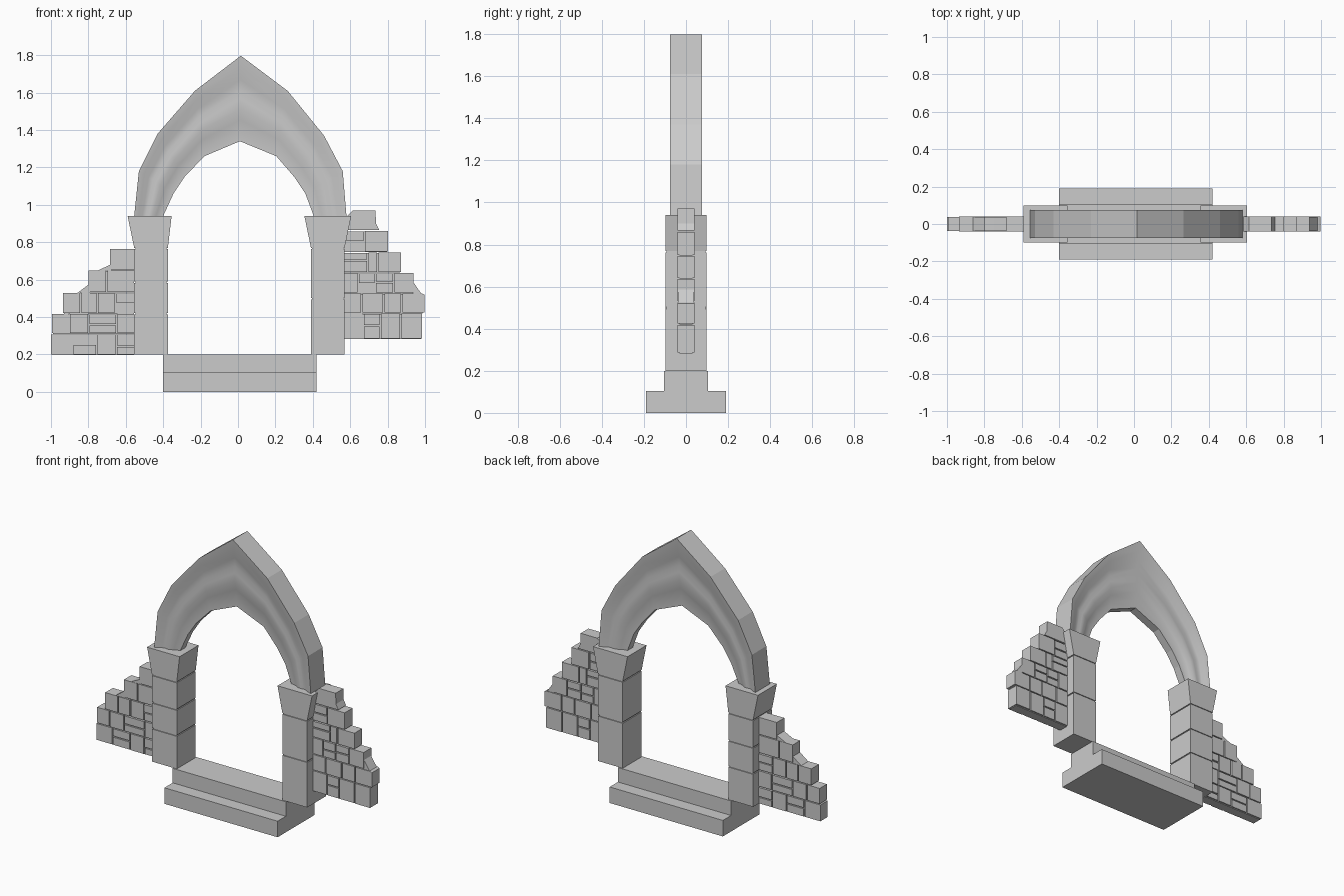
import bpy, bmesh, random

if "Cube" in bpy.data.objects:
    bpy.data.objects.remove(bpy.data.objects["Cube"])
random.seed(4)


def make_object(name, bm):
    bmesh.ops.recalc_face_normals(bm, faces=bm.faces)
    mesh = bpy.data.meshes.new(name)
    bm.to_mesh(mesh)
    bm.free()
    ob = bpy.data.objects.new(name, mesh)
    bpy.context.collection.objects.link(ob)
    return ob


def add_prism(bm, pts, half):
    """Extrude an x-z outline through y from -half to +half."""
    front = [bm.verts.new((x, -half, z)) for x, z in pts]
    back = [bm.verts.new((x, half, z)) for x, z in pts]
    bm.faces.new(front)
    bm.faces.new(back[::-1])
    n = len(pts)
    for i in range(n):
        j = (i + 1) % n
        bm.faces.new((front[i], front[j], back[j], back[i]))


def prism(name, pts, half):
    bm = bmesh.new()
    add_prism(bm, pts, half)
    return make_object(name, bm)


def rect(x0, x1, z0, z1):
    return [(x0, z0), (x1, z0), (x1, z1), (x0, z1)]


# Threshold steps
prism("lower_step", rect(-0.40, 0.42, 0, 0.105), 0.19)
prism("upper_step", rect(-0.40, 0.42, 0.105, 0.2), 0.105)


# Pillars: stacked blocks around a recessed core, topped by flared capitals
def pillar(side, x0, x1, joints, top0, top1):
    for i, (z0, z1) in enumerate(zip(joints, joints[1:])):
        lo = z0 if i == 0 else z0 + 0.004
        prism(f"{side}_pillar_block_{i + 1}", rect(x0, x1, lo, z1 - 0.004), 0.098)
    prism(f"{side}_pillar_core", rect(x0 + 0.006, x1 - 0.006, 0.21, 0.8), 0.092)
    prism(f"{side}_capital",
          [(x0, 0.77), (x1, 0.77), (top1, 0.94), (top0, 0.94)], 0.098)


pillar("left", -0.555, -0.375, [0.2, 0.417, 0.587, 0.767], -0.59, -0.355)
pillar("right", 0.39, 0.57, [0.2, 0.498, 0.767], 0.355, 0.605)

# Pointed arch: moulded section lofted between outer and inner curves
outer = [(-0.555, 0.94), (-0.53, 1.18), (-0.43, 1.38), (-0.23, 1.61), (0.015, 1.797),
         (0.265, 1.61), (0.46, 1.37), (0.56, 1.18), (0.58, 0.94)]
inner = [(-0.40, 0.94), (-0.345, 1.06), (-0.285, 1.15), (-0.18, 1.26), (0.01, 1.34),
         (0.205, 1.26), (0.30, 1.15), (0.36, 1.06), (0.405, 0.94)]
# (fraction from outer to inner, half thickness)
moulding = [(0, 0.075), (0.14, 0.068), (0.28, 0.053), (0.4, 0.049), (0.5, 0.052),
            (0.62, 0.05), (0.75, 0.038), (0.88, 0.029), (1, 0.027)]
section = [(t, -h) for t, h in moulding] + [(t, h) for t, h in reversed(moulding)]
bm = bmesh.new()
rings = [[bm.verts.new((ox + (ix - ox) * t, y, oz + (iz - oz) * t)) for t, y in section]
         for (ox, oz), (ix, iz) in zip(outer, inner)]
n, m = len(section), len(moulding)
for a, b in zip(rings, rings[1:]):
    for i in range(n):
        j = (i + 1) % n
        f = bm.faces.new((a[i], a[j], b[j], b[i]))
        f.smooth = i not in (m - 1, n - 1)   # flat soffit and outer face
bm.faces.new(rings[0])
bm.faces.new(rings[-1])
make_object("pointed_arch", bm)


# Ruined side walls: courses of uneven stones over a recessed mortar core
def wall(side, sign, start, courses):
    stones, core = bmesh.new(), bmesh.new()
    g = 0.004
    for z0, z1, end, chamfer in courses:
        length = end - start
        count = max(1, round(length / 0.105))
        cuts = [0] + [(k + random.uniform(-0.25, 0.25)) / count
                      for k in range(1, count)] + [1]
        for k in range(count):
            x0 = start + length * cuts[k] + (g if k else 0)
            x1 = start + length * cuts[k + 1] - (g if k < count - 1 else 0)
            last = k == count - 1
            c, d = chamfer
            if last and c:
                pieces = [[(x0, z0 + g), (x1, z0 + g), (x1, z1 - d),
                           (x1 - c, z1 - g / 2), (x0, z1 - g / 2)]]
            elif not last and random.random() < 0.3:
                mid = z0 + (z1 - z0) * random.uniform(0.4, 0.6)
                pieces = [rect(x0, x1, z0 + g, mid - g), rect(x0, x1, mid + g, z1 - g)]
            else:
                pieces = [rect(x0, x1, z0 + g, z1 - g / 2)]
            for p in pieces:
                add_prism(stones, [(sign * x, z) for x, z in p],
                          random.uniform(0.037, 0.041))
        add_prism(core, [(sign * x, z) for x, z in
                         rect(start, end - max(0.006, chamfer[0]), z0, z1 - g)], 0.03)
    make_object(f"{side}_wall_stones", stones)
    make_object(f"{side}_wall_mortar", core)


wall("left", -1, 0.555, [
    (0.197, 0.31, 1.0, (0, 0)), (0.31, 0.417, 0.995, (0, 0)),
    (0.417, 0.53, 0.935, (0, 0)), (0.53, 0.65, 0.80, (0, 0)),
    (0.65, 0.767, 0.685, (0, 0))])
# broken sloping chips left on the stepped ledges
prism("left_wall_chip_low", [(-0.86, 0.528), (-0.79, 0.528), (-0.79, 0.58)], 0.037)
prism("left_wall_chip_high", [(-0.75, 0.648), (-0.68, 0.648), (-0.68, 0.682)], 0.037)

wall("right", 1, 0.57, [
    (0.282, 0.42, 0.985, (0, 0)), (0.42, 0.527, 0.998, (0.012, 0.008)),
    (0.527, 0.638, 0.938, (0, 0)), (0.638, 0.747, 0.872, (0, 0)),
    (0.747, 0.862, 0.802, (0, 0))])
prism("right_wall_chip_low", [(0.935, 0.525), (0.98, 0.525), (0.935, 0.59)], 0.037)
prism("right_wall_top_stone", [(0.575, 0.866), (0.755, 0.866), (0.738, 0.90), (0.735, 0.97),
                               (0.615, 0.97), (0.60, 0.955), (0.575, 0.93)], 0.04)
